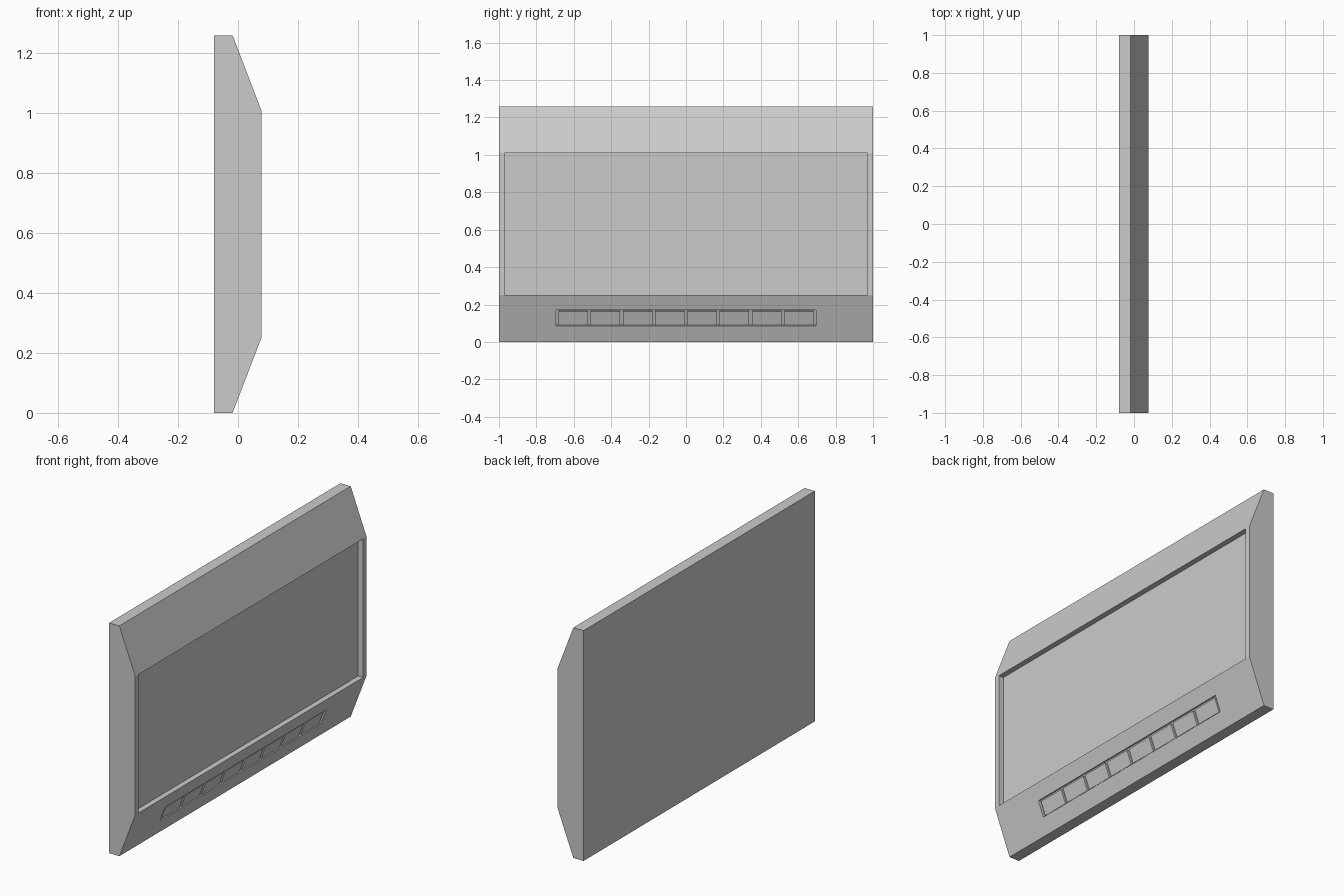
import bpy
import bmesh
import math
from mathutils import Matrix

if "Cube" in bpy.data.objects:
    bpy.data.objects.remove(bpy.data.objects["Cube"])

DEPTH_X, LIP_X, FRONT_X = -0.08, -0.018, 0.078
HEIGHT, LOW_Z, HIGH_Z = 1.26, 0.25, 1.01
TILT = math.atan2(FRONT_X - LIP_X, LOW_Z)


def add_mesh(name, bm):
    bmesh.ops.recalc_face_normals(bm, faces=bm.faces)
    mesh = bpy.data.meshes.new(name)
    bm.to_mesh(mesh)
    bm.free()
    obj = bpy.data.objects.new(name, mesh)
    bpy.context.collection.objects.link(obj)
    return obj


def add_box(name, center, size, tilt=0.0):
    bm = bmesh.new()
    bmesh.ops.create_cube(bm, size=1.0, matrix=Matrix.Diagonal((*size, 1.0)))
    obj = add_mesh(name, bm)
    obj.location = center
    obj.rotation_euler.y = tilt
    return obj


def cut(body, cutter):
    cutter.hide_render = True
    mod = body.modifiers.new(cutter.name, 'BOOLEAN')
    mod.operation = 'DIFFERENCE'
    mod.solver = 'EXACT'
    mod.object = cutter
    bpy.context.view_layer.objects.active = body
    bpy.ops.object.modifier_apply(modifier=mod.name)
    bpy.data.objects.remove(cutter)


def on_slope(y, z, lift):
    # Point on the lower sloped face, moved along its normal
    x = LIP_X + (FRONT_X - LIP_X) * z / LOW_Z
    return (x + lift * math.cos(TILT), y, z - lift * math.sin(TILT))


# Casing: bevelled side profile extruded across the width
profile = [(DEPTH_X, 0), (LIP_X, 0), (FRONT_X, LOW_Z),
           (FRONT_X, HIGH_Z), (LIP_X, HEIGHT), (DEPTH_X, HEIGHT)]
bm = bmesh.new()
face = bm.faces.new([bm.verts.new((x, -1, z)) for x, z in profile])
side = bmesh.ops.extrude_face_region(bm, geom=[face])['geom']
bmesh.ops.translate(bm, vec=(0, 2, 0),
                    verts=[v for v in side if isinstance(v, bmesh.types.BMVert)])
casing = add_mesh("casing", bm)

# Recessed screen
screen_depth = 0.03
cut(casing, add_box("screen_cutter", (FRONT_X, 0, (LOW_Z + HIGH_Z) / 2),
                    (screen_depth * 2, 1.94, HIGH_Z - LOW_Z - 0.002)))

# Recessed button tray in the lower slope
tray_z, tray_depth = 0.128, 0.015
cut(casing, add_box("tray_cutter", on_slope(0, tray_z, 0),
                    (tray_depth * 2, 1.39, 0.09), TILT))

# Row of eight buttons
for i in range(8):
    y = (i - 3.5) * 0.1725
    add_box(f"button_{i + 1}", on_slope(y, tray_z - 0.003, -0.012),
            (0.016, 0.158, 0.078), TILT)
